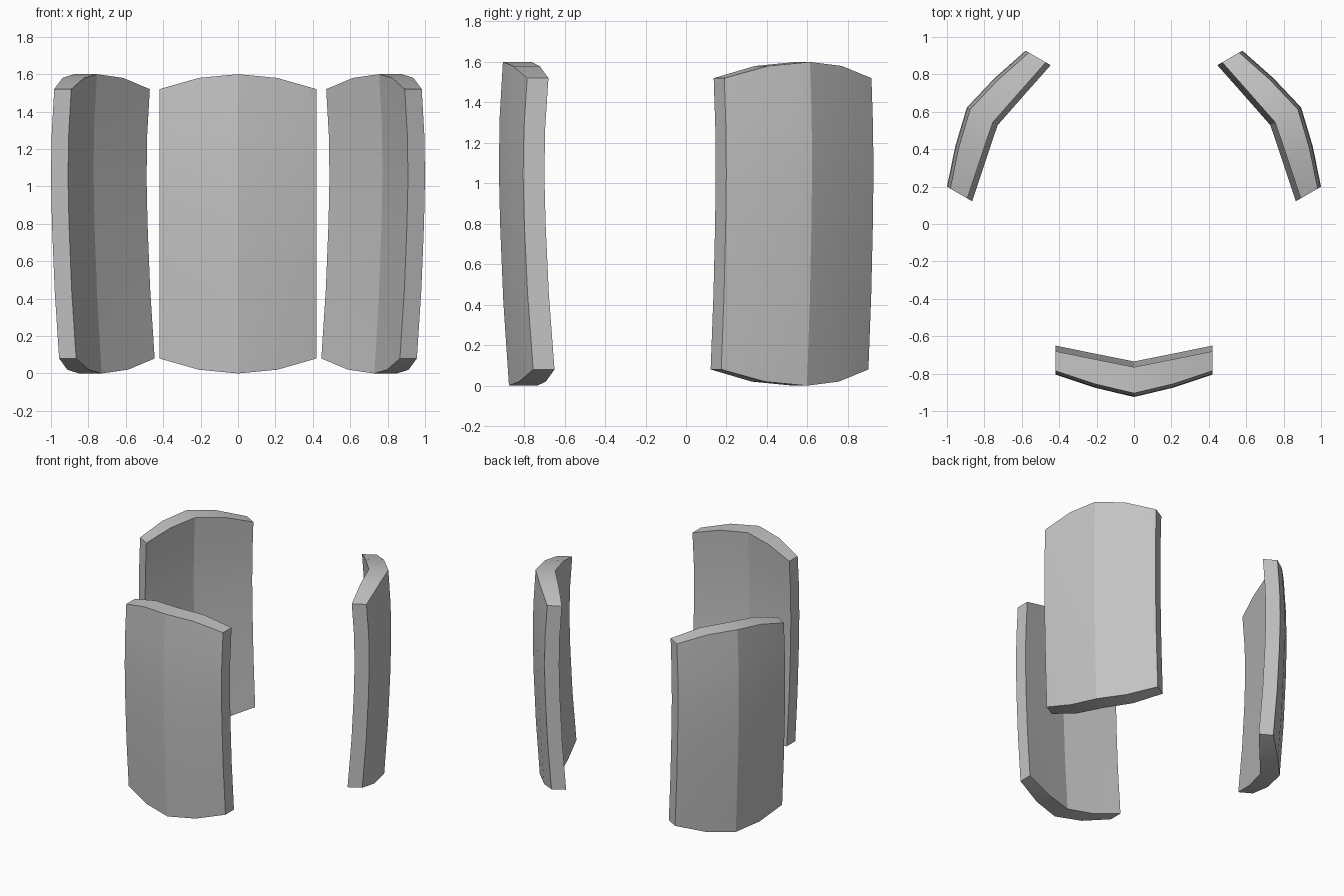
import bpy, bmesh, math
from mathutils import Matrix, Vector

cube = bpy.data.objects.get("Cube")
if cube:
    bpy.data.objects.remove(cube)

grey = bpy.data.materials.new("light_grey")
grey.use_nodes = True
colour = (0.55, 0.55, 0.55, 1)
grey.diffuse_color = colour
grey.node_tree.nodes["Principled BSDF"].inputs["Base Color"].default_value = colour

# Columns across a panel: x, outer y, inner y, bottom z, top z
HALF = [(0.42, -0.805, -0.70, 0.08, 1.52),
        (0.21, -0.875, -0.743, 0.02, 1.58),
        (0, -0.925, -0.785, 0, 1.6)]
COLUMNS = [(-x, *rest) for x, *rest in HALF] + HALF[-2::-1]
# Rows up a panel: height fraction, inward lean
ROWS = [(0, 0.05), (0.26, 0.022), (0.5, 0.006), (0.67, 0), (0.83, 0.004), (1, 0.02)]
CENTRE = Vector((0, 0.107, 0))


def make_panel(name, angle):
    bm = bmesh.new()
    rings = []
    for t, lean in ROWS:
        outer = [bm.verts.new((x, yo + lean, lo + t * (hi - lo)))
                 for x, yo, yi, lo, hi in COLUMNS]
        inner = [bm.verts.new((x, yi + lean, lo + t * (hi - lo)))
                 for x, yo, yi, lo, hi in COLUMNS]
        rings.append(outer + inner[::-1])
    n = len(rings[0])
    # Walls
    for a, b in zip(rings, rings[1:]):
        for i in range(n):
            j = (i + 1) % n
            bm.faces.new((a[i], a[j], b[j], b[i]))
    # Top and bottom edges
    for ring in (rings[0], rings[-1]):
        for i in range(len(COLUMNS) - 1):
            bm.faces.new((ring[i], ring[i + 1], ring[n - 2 - i], ring[n - 1 - i]))
    bmesh.ops.recalc_face_normals(bm, faces=bm.faces)
    bmesh.ops.rotate(bm, verts=bm.verts, cent=CENTRE,
                     matrix=Matrix.Rotation(angle, 3, 'Z'))
    mesh = bpy.data.meshes.new(name)
    bm.to_mesh(mesh)
    bm.free()
    mesh.materials.append(grey)
    obj = bpy.data.objects.new(name, mesh)
    bpy.context.collection.objects.link(obj)
    bpy.ops.object.select_all(action='DESELECT')
    obj.select_set(True)
    bpy.context.view_layer.objects.active = obj
    bpy.ops.object.shade_smooth_by_angle(angle=math.radians(20))


# Three curved panels around a common axis
for k, name in enumerate(("front_panel", "back_left_panel", "back_right_panel")):
    make_panel(name, k * math.tau / 3)
